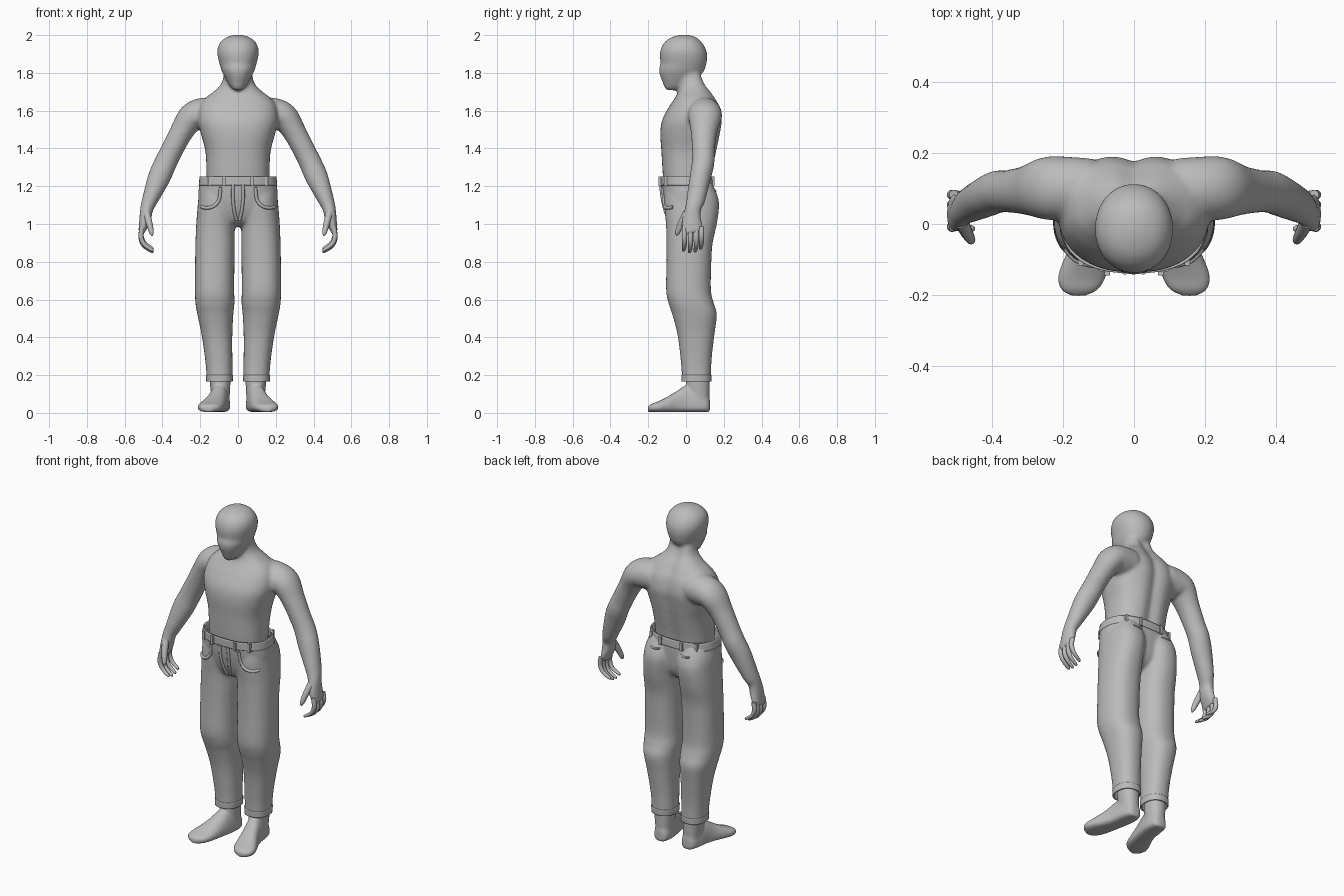
import bpy, bmesh, math
from mathutils import Vector
from mathutils.bvhtree import BVHTree

if "Cube" in bpy.data.objects:
    bpy.data.objects.remove(bpy.data.objects["Cube"])

grey = bpy.data.materials.new("plain grey")
grey.diffuse_color = (0.5, 0.5, 0.5, 1)
grey.use_nodes = True
grey.node_tree.nodes["Principled BSDF"].inputs["Base Color"].default_value = grey.diffuse_color


def curve(rows, n=5):
    """Catmull-Rom interpolation of rows of numbers."""
    out = []
    for i in range(len(rows) - 1):
        p0, p1 = rows[max(i - 1, 0)], rows[i]
        p2, p3 = rows[i + 1], rows[min(i + 2, len(rows) - 1)]
        for k in range(n):
            t = k / n
            out.append([0.5 * (2 * b + (c - a) * t + (2 * a - 5 * b + 4 * c - d) * t * t
                               + (3 * b - a - 3 * c + d) * t ** 3)
                        for a, b, c, d in zip(p0, p1, p2, p3)])
    return out + [list(rows[-1])]


def skin(bm, rings, caps=True):
    vs = [[bm.verts.new(p) for p in r] for r in rings]
    n = len(vs[0])
    faces = [bm.faces.new((a[i], a[(i + 1) % n], b[(i + 1) % n], b[i]))
             for a, b in zip(vs, vs[1:]) for i in range(n)]
    if caps:
        faces += [bm.faces.new(vs[0]), bm.faces.new(vs[-1])]
    bmesh.ops.recalc_face_normals(bm, faces=faces)


def column(bm, rows, e=2.2, s=1, groove=0.0, caps=True, n=48):
    """Upright loft; rows are (z, centre x, half width, front y, back y)."""
    rings = []
    for z, cx, rx, f, b in curve(rows):
        ring = []
        for i in range(n):
            a = 2 * math.pi * i / n
            c, d = math.cos(a), math.sin(a)
            x = rx * math.copysign(abs(c) ** (2 / e), c)
            y = (f + b) / 2 + (b - f) / 2 * math.copysign(abs(d) ** (2 / e), d)
            if d > 0:
                y -= groove * math.exp(-(x / 0.035) ** 2)
            ring.append((s * (cx + x), y, z))
        rings.append(ring)
    skin(bm, rings, caps)


def tube(bm, rows, s=1, n=20):
    """Bent limb; rows are (x, y, z, radius, radius along y)."""
    rows = curve(rows)
    rings = []
    for i, (x, y, z, r, ry) in enumerate(rows):
        t = Vector(rows[min(i + 1, len(rows) - 1)][:3]) - Vector(rows[max(i - 1, 0)][:3])
        u = t.cross(Vector((0, 1, 0))).normalized()
        v = u.cross(t).normalized()
        ring = []
        for k in range(n):
            a = 2 * math.pi * k / n
            p = Vector((x, y, z)) + u * r * math.cos(a) + v * ry * math.sin(a)
            ring.append((s * p.x, p.y, p.z))
        rings.append(ring)
    skin(bm, rings)


def finish(bm, name, thick=0, angle=50):
    me = bpy.data.meshes.new(name)
    bm.to_mesh(me)
    bm.free()
    me.materials.append(grey)
    ob = bpy.data.objects.new(name, me)
    bpy.context.collection.objects.link(ob)
    if thick:
        m = ob.modifiers.new("thickness", 'SOLIDIFY')
        m.thickness, m.offset = thick, -1
    bpy.ops.object.select_all(action='DESELECT')
    ob.select_set(True)
    bpy.context.view_layer.objects.active = ob
    bpy.ops.object.shade_smooth_by_angle(angle=math.radians(angle))
    return ob


def fuse(bm, voxel=0.009, rounds=8):
    """Merge overlapping lofts into one smooth skin; returns a new bmesh."""
    me = bpy.data.meshes.new("temp")
    bm.to_mesh(me)
    bm.free()
    ob = bpy.data.objects.new("temp", me)
    bpy.context.collection.objects.link(ob)
    m = ob.modifiers.new("remesh", 'REMESH')
    m.mode, m.voxel_size = 'VOXEL', voxel
    m = ob.modifiers.new("smooth", 'SMOOTH')
    m.factor, m.iterations = 0.5, rounds
    dg = bpy.context.evaluated_depsgraph_get()
    out = bmesh.new()
    out.from_mesh(bpy.data.meshes.new_from_object(ob.evaluated_get(dg)))
    bpy.data.objects.remove(ob)
    return out


# torso with neck, head and arms, fused
bm = bmesh.new()
column(bm, [(1.15, 0, .16, -.11, .13), (1.25, 0, .166, -.122, .138), (1.38, 0, .172, -.13, .165),
            (1.48, 0, .197, -.136, .185), (1.55, 0, .213, -.126, .195), (1.62, 0, .205, -.09, .183),
            (1.665, 0, .175, -.06, .158), (1.70, 0, .13, -.042, .136), (1.74, 0, .09, -.036, .108),
            (1.79, 0, .075, -.04, .09), (1.84, 0, .07, -.04, .08)], e=2.4, groove=.02)
column(bm, [(2.002, 0, .01, -.02, 0), (1.996, 0, .04, -.055, .035), (1.98, 0, .075, -.093, .065),
            (1.95, 0, .101, -.123, .092), (1.91, 0, .11, -.137, .11), (1.87, 0, .104, -.137, .112),
            (1.85, 0, .098, -.135, .108), (1.82, 0, .09, -.143, .1), (1.79, 0, .077, -.139, .08),
            (1.75, 0, .055, -.124, .03), (1.72, 0, .034, -.112, -.03), (1.708, 0, .018, -.1, -.05)], e=2.1)
for s in (1, -1):
    tube(bm, [(.12, .1, 1.585, .085, .085), (.2, .1, 1.58, .085, .09), (.25, .1, 1.56, .074, .088),
              (.30, .095, 1.485, .062, .07), (.353, .092, 1.385, .059, .06), (.385, .09, 1.32, .06, .06),
              (.418, .075, 1.245, .06, .056), (.465, .052, 1.13, .043, .05), (.483, .037, 1.08, .035, .043),
              (.493, .03, 1.02, .03, .052), (.507, .033, .97, .02, .054), (.511, .037, .95, .014, .05)], s, 28)
finish(fuse(bm), "upper_body")

# fingers and thumbs
for s in (1, -1):
    bm = bmesh.new()
    for k, y in enumerate((-.008, .024, .054, .082)):
        d = (0, -.008, -.004, .01)[k]
        tube(bm, [(.507, y, .985, .013, .014), (.513, y, .93 + d, .013, .014),
                  (.495, y, .89 + d, .011, .012), (.455, y - .005, .862 + d, .008, .009),
                  (.447, y - .006, .859 + d, .002, .002)], s, 12)
    tube(bm, [(.485, .005, 1.06, .02, .02), (.47, -.025, 1.005, .017, .018),
              (.458, -.045, .955, .012, .013), (.455, -.05, .938, .003, .003)], s, 12)
    finish(bm, "fingers_left" if s > 0 else "fingers_right")

# feet
for s in (1, -1):
    bm = bmesh.new()
    rings = []
    for y, cx, w, h in curve([(.127, .09, .02, .07), (.112, .091, .042, .1), (.06, .094, .053, .13),
                              (0, .102, .054, .145), (-.05, .115, .058, .115), (-.1, .132, .066, .085),
                              (-.15, .147, .068, .06), (-.185, .153, .052, .047), (-.202, .156, .02, .032)]):
        ring = []
        for i in range(24):
            c, d = math.cos(i * math.pi / 12), math.sin(i * math.pi / 12)
            low = .004
            z = low + .03 + (h - low - .03) * d if d > 0 else low + .03 * (1 - abs(d) ** .6)
            ring.append((s * (cx + w * math.copysign(abs(c) ** .8, c)), y, z))
        rings.append(ring)
    skin(bm, rings)
    column(bm, [(.03, .092, .045, .01, .122), (.1, .093, .05, .005, .125),
                (.17, .095, .055, 0, .126), (.26, .097, .055, 0, .124)], s=s)
    finish(fuse(bm, .008, 6), "foot_left" if s > 0 else "foot_right")

# trousers: hips and two legs fused, then cut open at waist and ankles
bm = bmesh.new()
column(bm, [(1.29, 0, .2, -.133, .14), (1.25, 0, .202, -.135, .14), (1.2, 0, .207, -.134, .143),
            (1.13, 0, .208, -.125, .14), (1.06, 0, .18, -.107, .13), (1.01, 0, .11, -.08, .1),
            (.985, 0, .05, -.03, .05)], e=2.4)
for s in (1, -1):
    column(bm, [(1.22, .103, .085, -.1, .135), (1.16, .107, .1, -.112, .163), (1.1, .111, .102, -.115, .175),
                (1.0, .119, .102, -.106, .163), (.9, .121, .104, -.103, .141), (.8, .123, .104, -.103, .134),
                (.65, .124, .104, -.105, .132), (.58, .122, .103, -.092, .147), (.52, .12, .095, -.072, .163),
                (.42, .112, .082, -.046, .151), (.3, .103, .073, -.03, .137), (.2, .098, .069, -.022, .132),
                (.1, .098, .069, -.022, .132)], e=2.3, s=s)
bm = fuse(bm, .009, 5)
for z, up in ((1.248, 1), (.17, -1)):
    bmesh.ops.bisect_plane(bm, geom=bm.verts[:] + bm.edges[:] + bm.faces[:],
                           plane_co=(0, 0, z), plane_no=(0, 0, up), clear_outer=True)
surface = BVHTree.FromBMesh(bm)
finish(bm, "trousers", .006)

# waistband and cuffs
bm = bmesh.new()
column(bm, [(1.205, 0, .208, -.138, .147), (1.252, 0, .203, -.139, .144)], e=2.4, caps=False)
finish(bm, "waistband", .008)
for s in (1, -1):
    bm = bmesh.new()
    column(bm, [(.165, .098, .07, -.024, .134), (.2, .098, .072, -.025, .135)], e=2.3, s=s, caps=False)
    finish(bm, "cuff_left" if s > 0 else "cuff_right", .008)

# belt loops
bm = bmesh.new()
for x, y in ((.075, -.136), (.15, -.108), (.07, .142), (.15, .113)):
    for s in (1, -1):
        for v in bmesh.ops.create_cube(bm, size=1)['verts']:
            v.co = Vector((s * x + v.co.x * .016, y + v.co.y * .018, 1.226 + v.co.z * .05))
finish(bm, "belt_loops", angle=30)


def seam(bm, pts, s, r, side=1):
    """Raised rim laid on the trouser surface, from (x, z) points."""
    rows = []
    for x, z in pts:
        hit = surface.ray_cast(Vector((s * x, -side, z)), Vector((0, side, 0)))[0]
        if hit:
            rows.append((x, hit.y, z, r, r))
    if len(rows) > 1:
        tube(bm, rows, s, 10)


# fly and pocket rims
bm = bmesh.new()
for s in (1, -1):
    seam(bm, [(.026, 1.21), (.027, 1.14), (.02, 1.07), (.008, 1.02)], s, .009)
    seam(bm, [(.092, 1.195), (.1, 1.13), (.128, 1.095), (.165, 1.085), (.192, 1.09)], s, .009)
    seam(bm, [(.07, 1.18), (.1, 1.175), (.13, 1.18)], s, .005, -1)
finish(bm, "fly_and_pockets")
